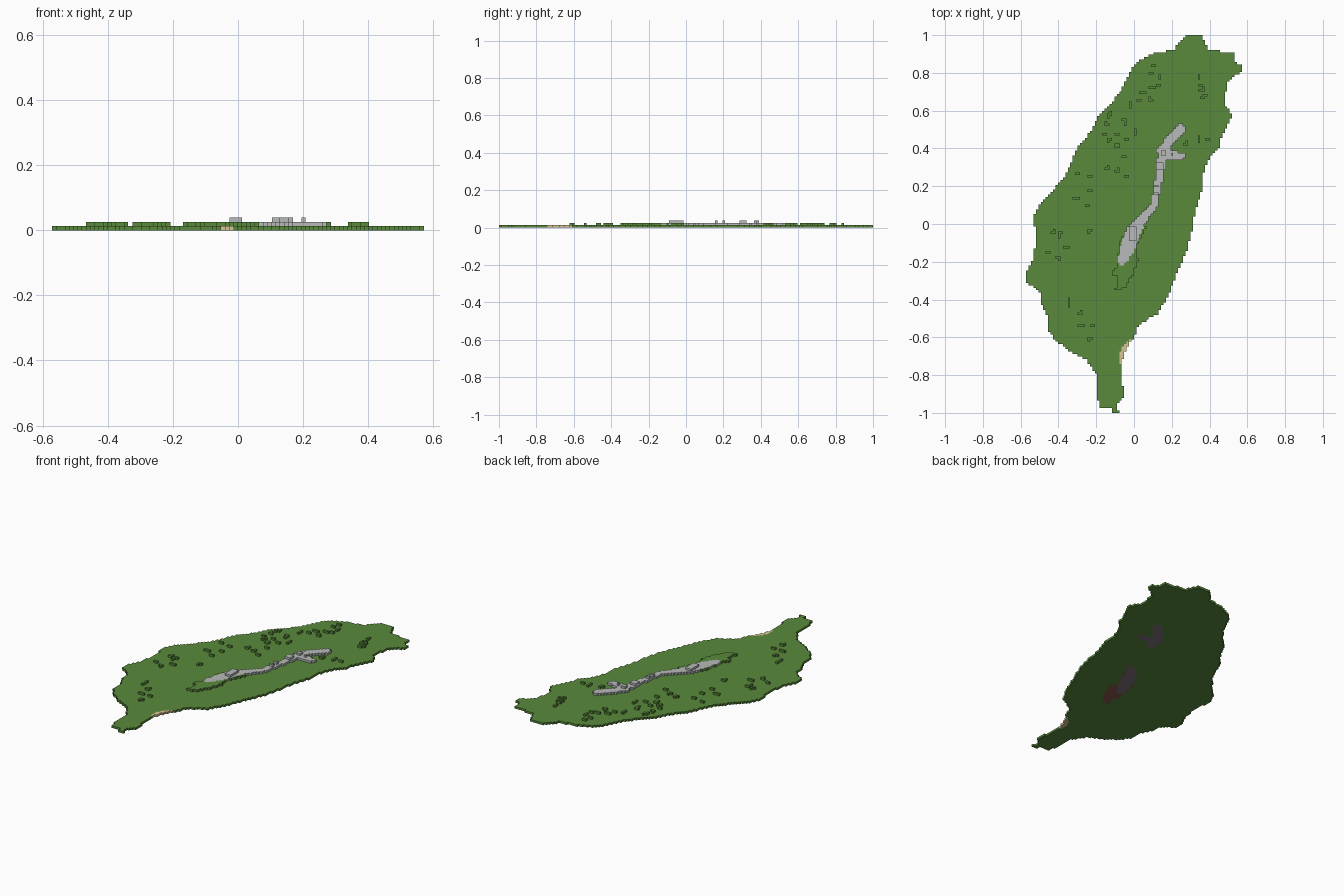
import bpy, bmesh, random
from mathutils import Vector

if "Cube" in bpy.data.objects:
    bpy.data.objects.remove(bpy.data.objects["Cube"])
random.seed(4)

ROWS, COLS = 154, 88
S = 2.0 / ROWS


# Materials
def material(name, rgb):
    linear = [(c / 255 / 12.92) if c < 11 else ((c / 255 + 0.055) / 1.055) ** 2.4 for c in rgb] + [1.0]
    m = bpy.data.materials.new(name)
    m.use_nodes = True
    m.diffuse_color = linear
    bsdf = m.node_tree.nodes["Principled BSDF"]
    bsdf.inputs["Base Color"].default_value = linear
    bsdf.inputs["Roughness"].default_value = 0.9
    return m


GRASS, ROCK, SAND, STONE, CLAY = range(5)
materials = [
    material("grass_green", (90, 138, 60)),
    material("pale_grey_rock", (184, 186, 186)),
    material("beach_sand", (214, 197, 148)),
    material("mauve_stone", (128, 114, 124)),
    material("red_brown_clay", (138, 88, 78)),
]


# Grid helpers
def centre(cell):
    return Vector(((cell[0] + 0.5 - COLS / 2) * S, (cell[1] + 0.5 - ROWS / 2) * S))


def cell_at(x, y):
    return int(x / S + COLS / 2), int(y / S + ROWS / 2)


def inside(p, polygon):
    hit = False
    for a, b in zip(polygon, polygon[1:] + polygon[:1]):
        if (a[1] / 100 > p.y) != (b[1] / 100 > p.y):
            if p.x < (a[0] + (b[0] - a[0]) * (p.y * 100 - a[1]) / (b[1] - a[1])) / 100:
                hit = not hit
    return hit


def near_path(p, path):
    """True within the interpolated half width of a path of (x, y, width)."""
    for a, b in zip(path, path[1:]):
        start, end = Vector(a[:2]) / 100, Vector(b[:2]) / 100
        run = end - start
        t = max(0, min(1, (p - start).dot(run) / run.length_squared))
        if (p - start - run * t).length < (a[2] + (b[2] - a[2]) * t) / 100:
            return True
    return False


# Coastline, clockwise from the northern cape, in hundredths
coast = [
    (28, 101), (36, 101), (37, 97), (40, 92), (53, 91), (54, 85), (58, 84),
    (58, 82), (53, 78), (49, 74), (48, 63), (52, 58), (50, 53), (47, 48),
    (45, 41), (40, 35), (36, 25), (36, 18), (32, 6), (31, -2), (28, -14),
    (22, -28), (19, -36), (13, -47), (2, -54), (0, -60), (-4, -66), (-7, -74),
    (-6, -84), (-5, -92), (-9, -95), (-8, -101), (-11, -101), (-12, -97),
    (-18, -98), (-20, -87), (-20, -80), (-25, -72), (-33, -68), (-40, -63),
    (-46, -56), (-45, -50), (-49, -42), (-50, -36), (-58, -30), (-58, -27),
    (-54, -20), (-52, -10), (-53, 4), (-49, 12), (-42, 19), (-36, 26),
    (-30, 40), (-23, 49), (-19, 57), (-12, 64), (-6, 72), (-1, 83), (5, 88),
    (12, 91), (21, 92)]

# Mountain spine, its eastern spur, the green foothills and the beach
spine = [(-6, -19, 2.8), (-3, -11, 4), (0, -3, 4), (5, 3, 2.5), (11, 10, 2),
         (12, 18, 2), (14, 28, 2.2), (15, 37, 2.5), (18, 43, 2.8), (25, 50, 2.8)]
spur = [(14, 39, 2.5), (17, 37, 3), (25, 36, 2)]
foothills = [(-13, -26), (-9, -28), (-10, -35), (-5, -34), (0, -26), (2, -19),
             (1, -12), (4, -7), (6, -2), (5, 3), (-2, 0), (-8, -10), (-9, -22)]
beach = [(-2, -62, 1.2), (-5, -68, 2.4), (-7, -73, 1.2)]

# Summit blocks: west, south, east, north
summits = [(-3, -9, 1, -1), (10, 15, 13, 17), (10, 19, 13, 21),
           (11, 28, 16, 33), (14, 37, 17, 39), (20, 37, 21, 38)]

# Small knolls, grouped by district
knolls = [
    (10, 84), (9, 80), (14, 77), (13, 73), (8, 72), (5, 70), (8, 66), (3, 65),
    (-2, 63), (-13, 56), (-14, 52), (-15, 48), (-8, 48), (-13, 44), (-8, 42),
    (-4, 53), (1, 48), (-5, 36), (-10, 28), (-13, 30), (-5, 25), (-3, 45),
    (35, 78), (34, 73), (37, 72), (36, 67), (28, 44), (34, 45), (39, 45),
    (-31, 27), (-24, 25), (-29, 13), (-24, 10), (-24, 18), (-44, -4),
    (-40, -7), (-36, -12), (-46, -15), (-40, -17), (-23, -3),
    (-34, -43), (-29, -47), (-28, -54), (-22, -54), (-23, -60)]

# Sort the cells into blocks: key (column, row, level), value (part, colour)
blocks = {}
for i in range(COLS):
    for j in range(ROWS):
        p = centre((i, j))
        if not inside(p, coast):
            continue
        rocky = near_path(p, spine) or near_path(p, spur)
        hilly = inside(p, foothills)
        under = GRASS
        if rocky and (p.y < 0.06 or p.y > 0.3):
            under = STONE
        elif hilly and p.x > -0.1:
            under = CLAY
        blocks[i, j, 0] = ("island_base", SAND if near_path(p, beach) else under)
        if rocky:
            blocks[i, j, 1] = ("mountain_ridge", ROCK)
        elif hilly:
            blocks[i, j, 1] = ("foothills", GRASS)

for x, y in knolls:
    i, j = cell_at(x / 100, y / 100)
    for step in range(random.randint(2, 4)):
        if (i, j, 0) in blocks:
            blocks.setdefault((i, j, 1), ("knolls", GRASS))
        if random.random() < 0.5:
            i += random.choice((-1, 1))
        else:
            j += random.choice((-1, 1))

for west, south, east, north in summits:
    for i in range(COLS):
        for j in range(ROWS):
            p = centre((i, j)) * 100
            if west < p.x < east and south < p.y < north and (i, j, 1) in blocks:
                blocks[i, j, 2] = ("summits", ROCK)


# Build each part from the exposed sides of its blocks
SIDES = {
    (1, 0, 0): ((1, 0, 0), (1, 1, 0), (1, 1, 1), (1, 0, 1)),
    (-1, 0, 0): ((0, 1, 0), (0, 0, 0), (0, 0, 1), (0, 1, 1)),
    (0, 1, 0): ((1, 1, 0), (0, 1, 0), (0, 1, 1), (1, 1, 1)),
    (0, -1, 0): ((0, 0, 0), (1, 0, 0), (1, 0, 1), (0, 0, 1)),
    (0, 0, 1): ((0, 0, 1), (1, 0, 1), (1, 1, 1), (0, 1, 1)),
    (0, 0, -1): ((0, 1, 0), (1, 1, 0), (1, 0, 0), (0, 0, 0)),
}


def build_part(name):
    bm = bmesh.new()
    corners = {}

    def corner(key):
        if key not in corners:
            i, j, k = key
            corners[key] = bm.verts.new(((i - COLS / 2) * S, (j - ROWS / 2) * S, k * S))
        return corners[key]

    for cell, (part, colour) in blocks.items():
        if part != name:
            continue
        for step, quad in SIDES.items():
            if tuple(c + d for c, d in zip(cell, step)) in blocks:
                continue
            face = bm.faces.new([corner(tuple(c + q for c, q in zip(cell, o))) for o in quad])
            # Stone and clay only show on the underside
            buried = colour in (STONE, CLAY) and step[2] >= 0
            face.material_index = GRASS if buried else colour
    mesh = bpy.data.meshes.new(name)
    bm.to_mesh(mesh)
    bm.free()
    for m in materials:
        mesh.materials.append(m)
    bpy.context.collection.objects.link(bpy.data.objects.new(name, mesh))


for part_name in ("island_base", "foothills", "mountain_ridge", "knolls", "summits"):
    build_part(part_name)
